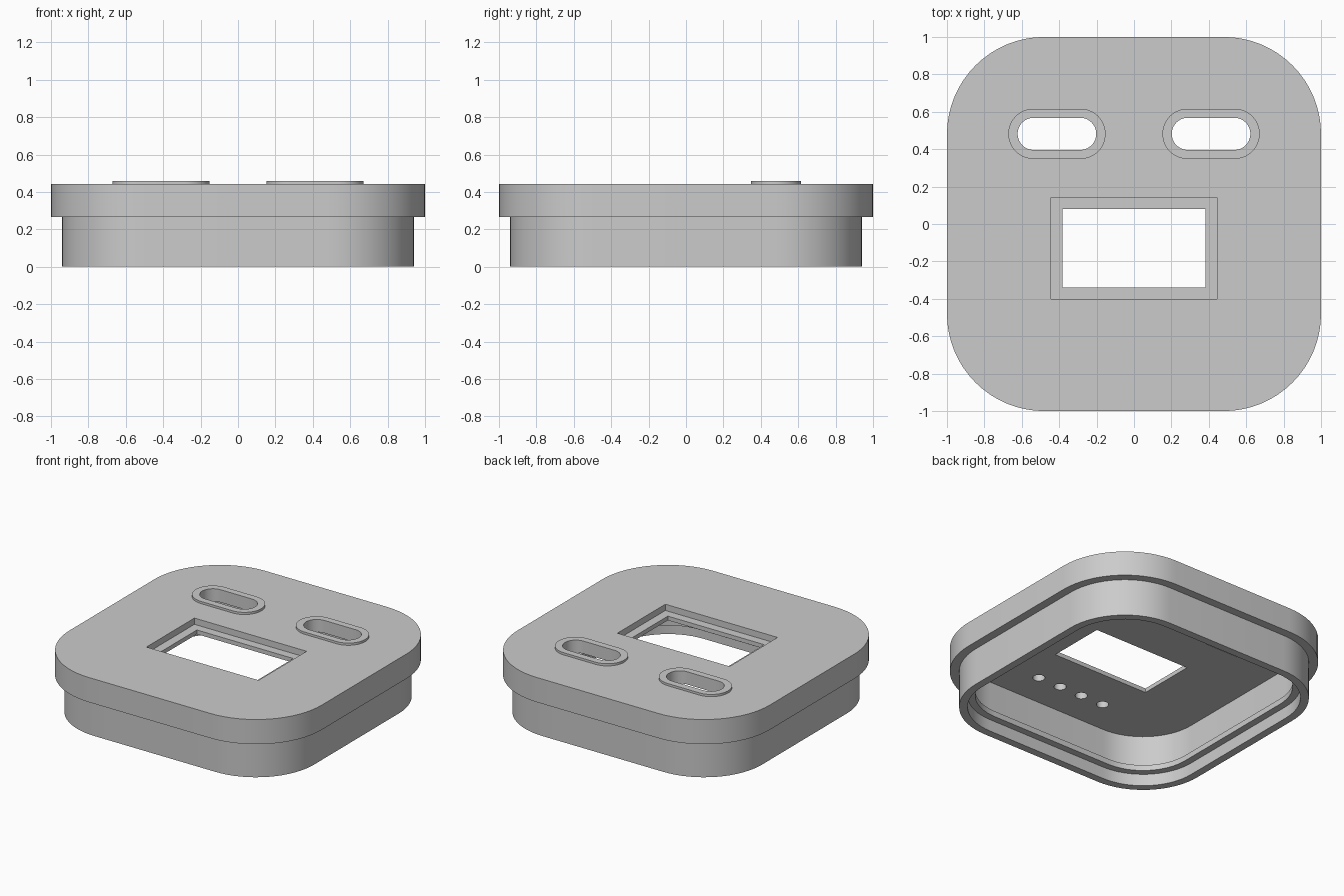
import bpy
import bmesh
from math import cos, sin, pi, radians

cube = bpy.data.objects.get("Cube")
if cube:
    bpy.data.objects.remove(cube, do_unlink=True)

grey = bpy.data.materials.new("plain grey")
grey.use_nodes = True
colour = (0.6, 0.6, 0.6, 1)
grey.diffuse_color = colour
grey.node_tree.nodes["Principled BSDF"].inputs["Base Color"].default_value = colour


def outline(center, half, radius, z, steps=16):
    """Points around a rounded rectangle, counterclockwise."""
    points = []
    for quarter, (sx, sy) in enumerate(((1, 1), (-1, 1), (-1, -1), (1, -1))):
        cx = center[0] + sx * (half[0] - radius)
        cy = center[1] + sy * (half[1] - radius)
        for i in range(steps + 1 if radius else 1):
            a = (quarter + i / steps) * pi / 2
            points.append((cx + radius * cos(a), cy + radius * sin(a), z))
    return points


def loft(name, rings, caps=True):
    """Join matching outlines with quads, optionally capping both ends."""
    bm = bmesh.new()
    loops = [[bm.verts.new(p) for p in ring] for ring in rings]
    count = len(loops[0])
    for a, b in zip(loops, loops[1:]):
        for i in range(count):
            j = (i + 1) % count
            bm.faces.new((a[i], a[j], b[j], b[i]))
    if caps:
        bm.faces.new(loops[0][::-1])
        bm.faces.new(loops[-1])
    bmesh.ops.remove_doubles(bm, verts=bm.verts, dist=0.0001)
    if caps:
        bmesh.ops.recalc_face_normals(bm, faces=bm.faces)
    mesh = bpy.data.meshes.new(name)
    bm.to_mesh(mesh)
    bm.free()
    mesh.materials.append(grey)
    obj = bpy.data.objects.new(name, mesh)
    bpy.context.collection.objects.link(obj)
    return obj


def select(obj):
    bpy.ops.object.select_all(action="DESELECT")
    obj.select_set(True)
    bpy.context.view_layer.objects.active = obj


def smooth(obj):
    select(obj)
    bpy.ops.object.shade_smooth_by_angle(angle=radians(30))


def cut(target, cutter):
    cutter.hide_render = True
    select(target)
    mod = target.modifiers.new("cut", "BOOLEAN")
    mod.operation = "DIFFERENCE"
    mod.solver = "EXACT"
    mod.object = cutter
    bpy.ops.object.modifier_apply(modifier=mod.name)
    bpy.data.objects.remove(cutter, do_unlink=True)


TOP, CEILING = 0.442, 0.367
CORNER = 0.48  # straight half-length shared by all wall outlines

# Housing wall: overhanging lid, skirt, inner retaining bead and ceiling
profile = [(1, TOP), (1, 0.265), (0.94, 0.265), (0.94, 0), (0.885, 0),
           (0.885, 0.085), (0.835, 0.085), (0.835, 0.125),
           (0.885, 0.125), (0.885, CEILING)]
housing = loft("housing", [outline((0, 0), (h, h), h - CORNER, z)
                           for h, z in profile])

# Display window with a shallow stepped recess
cut(housing, loft("window_cutter", [outline((0, -0.13), (0.382, 0.21), 0, z)
                                    for z in (0.2, 0.6)]))
cut(housing, loft("recess_cutter", [outline((0, -0.13), (0.445, 0.272), 0, z)
                                    for z in (TOP - 0.045, 0.6)]))

# Two rounded slots, each with a raised rim
for side, x in (("right", -0.412), ("left", 0.412)):
    center = (x, 0.482)
    inner, outer = (0.21, 0.086), (0.26, 0.134)
    cut(housing, loft("slot_cutter", [outline(center, inner, inner[1], z)
                                      for z in (0.2, 0.6)]))
    rim = loft(side + "_slot_rim",
               [outline(center, size, size[1], z) for size, z in
                ((outer, TOP), (outer, 0.458), (inner, 0.458), (inner, TOP))],
               caps=False)
    smooth(rim)

# Row of four blind holes in the ceiling
for i in range(4):
    center = (0.27 - 0.18 * i, -0.64)
    cut(housing, loft("hole_cutter", [outline(center, (0.04, 0.04), 0.04, z, 6)
                                      for z in (0.3, CEILING + 0.06)]))
smooth(housing)
